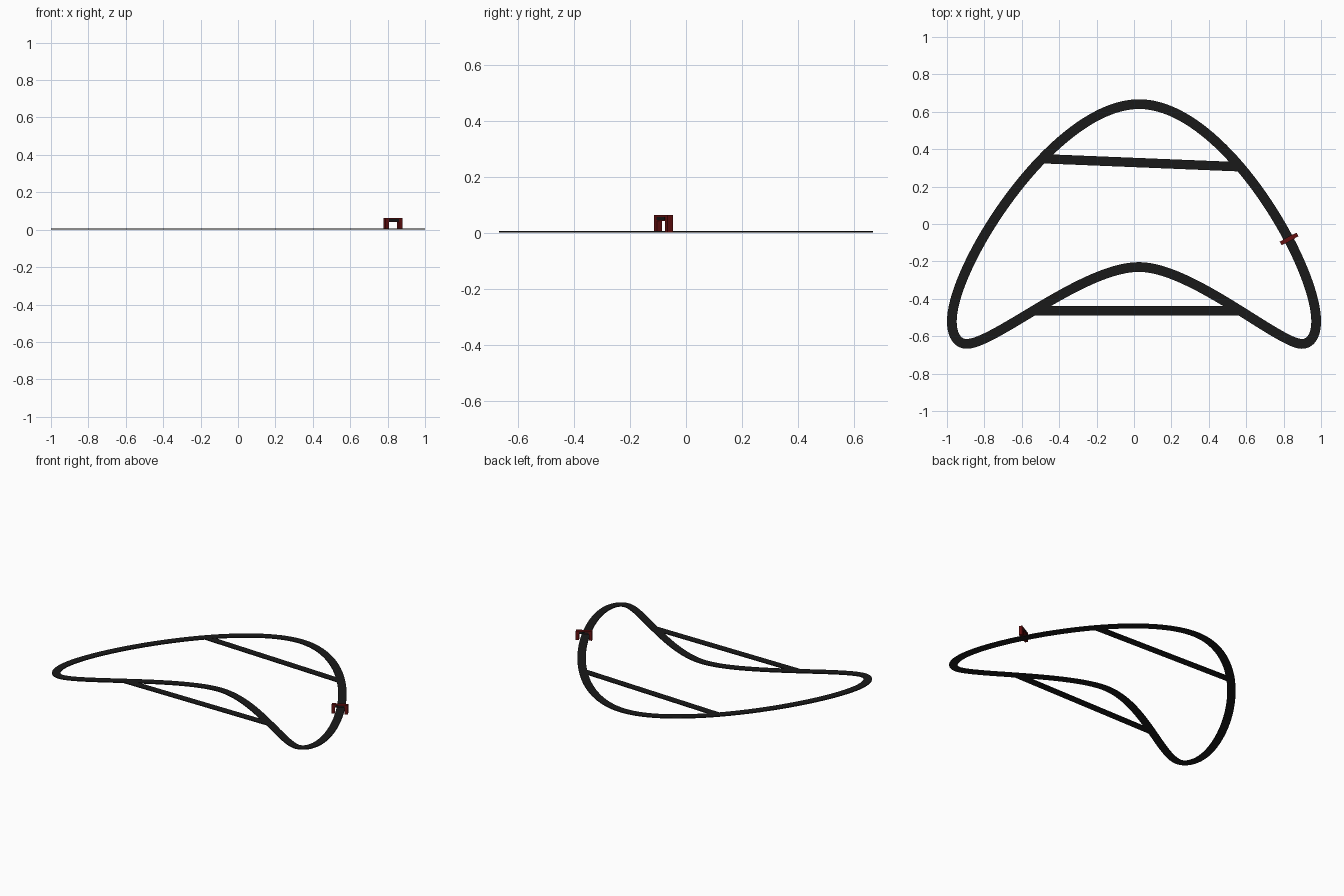
import bpy, bmesh, math
from mathutils import Vector, Matrix
from mathutils.geometry import interpolate_bezier

if "Cube" in bpy.data.objects:
    bpy.data.objects.remove(bpy.data.objects["Cube"])


def material(name, rgb):
    m = bpy.data.materials.new(name)
    m.diffuse_color = (*rgb, 1)
    m.use_nodes = True
    m.node_tree.nodes["Principled BSDF"].inputs["Base Color"].default_value = m.diffuse_color
    return m


asphalt = material("asphalt", (0.01, 0.01, 0.01))
red = material("gate_red", (0.13, 0.005, 0.005))
black = material("banner_black", (0.008, 0.008, 0.008))


def finish(name, bm, mat):
    bmesh.ops.recalc_face_normals(bm, faces=bm.faces)
    me = bpy.data.meshes.new(name)
    bm.to_mesh(me)
    bm.free()
    me.materials.append(mat)
    ob = bpy.data.objects.new(name, me)
    bpy.context.collection.objects.link(ob)
    return ob


def ribbon(name, pts, half, top, mat, closed):
    """Thin road slab swept along a flat path."""
    bm = bmesh.new()
    n = len(pts)
    rings = []
    for i, p in enumerate(pts):
        a = pts[(i - 1) % n] if closed else pts[max(i - 1, 0)]
        b = pts[(i + 1) % n] if closed else pts[min(i + 1, n - 1)]
        t = (b - a).normalized()
        side = Vector((-t.y, t.x, 0)) * half
        up = Vector((0, 0, top))
        rings.append([bm.verts.new(v) for v in
                      (p - side, p + side, p + side + up, p - side + up)])
    for i in range(n if closed else n - 1):
        r, s = rings[i], rings[(i + 1) % n]
        for k in range(4):
            bm.faces.new((r[k], r[(k + 1) % 4], s[(k + 1) % 4], s[k]))
    if not closed:
        bm.faces.new(rings[0])
        bm.faces.new(rings[-1])
    return finish(name, bm, mat)


# Main circuit: point, handle in, handle out (clockwise from the top)
knots = [
    ((0.027, 0.641), (-0.45, 0), (0.45, 0)),
    ((0.974, -0.52), (0, 0.305), (0, -0.08)),
    ((0.897, -0.641), (0.045, 0), (-0.12, 0)),
    ((0.027, -0.23), (0.28, 0), (-0.30, 0)),
    ((-0.895, -0.641), (0.15, 0), (-0.045, 0)),
    ((-0.974, -0.52), (0, -0.08), (0, 0.30)),
]
path = []
for i, (p, _, out) in enumerate(knots):
    q, inn, _ = knots[(i + 1) % len(knots)]
    p, q = Vector((*p, 0)), Vector((*q, 0))
    steps = 14 if (q - p).length < 0.3 else 40
    path += interpolate_bezier(p, p + Vector((*out, 0)),
                               q + Vector((*inn, 0)), q, steps)[:-1]
ribbon("circuit_road", path, 0.026, 0.006, asphalt, True)

# Straight connecting roads
for name, a, b in (("upper_link_road", (-0.49, 0.349), (0.563, 0.306)),
                   ("lower_link_road", (-0.53, -0.463), (0.57, -0.463))):
    ribbon(name, [Vector((*a, 0)), Vector((*b, 0))], 0.025, 0.0055, asphalt, False)

# Start gate: two posts, a beam and a dark banner across the road
place = Matrix.Translation((0.829, -0.08, 0)) @ Matrix.Rotation(math.radians(28), 4, 'Z')


def box(name, centre, size, mat):
    bm = bmesh.new()
    bmesh.ops.create_cube(bm, size=1, matrix=Matrix.Translation(centre)
                          @ Matrix.Diagonal((*size, 1)))
    bm.transform(place)
    return finish(name, bm, mat)


for s, label in ((-1, "left"), (1, "right")):
    box(f"gate_{label}_post", (s * 0.041, 0, 0.031), (0.02, 0.022, 0.062), red)
box("gate_beam", (0, 0, 0.052), (0.062, 0.022, 0.02), red)
box("gate_banner", (0, 0, 0.05), (0.06, 0.025, 0.012), black)
